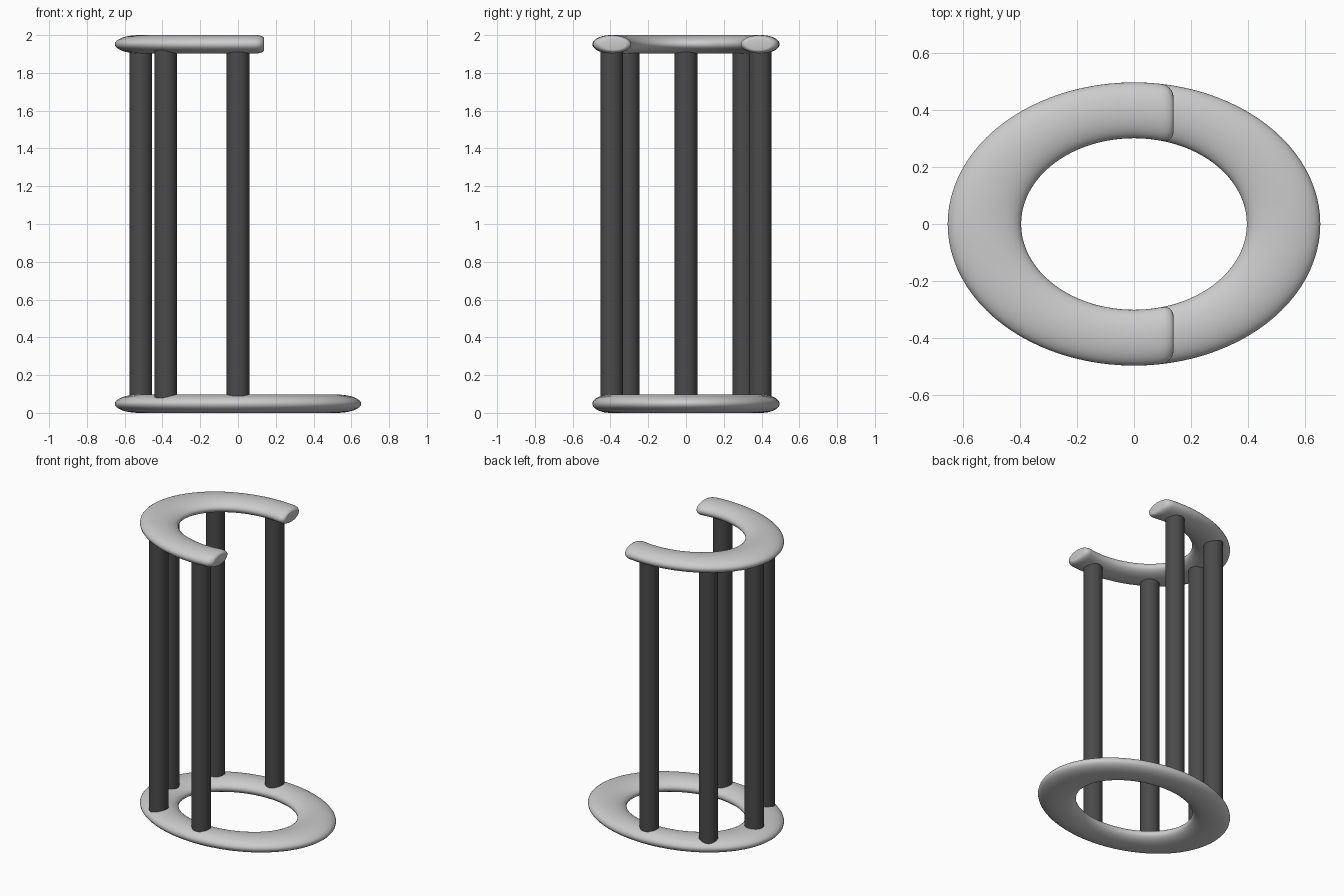
import bpy, bmesh
from math import sin, cos, pi, sqrt, radians

if "Cube" in bpy.data.objects:
    bpy.data.objects.remove(bpy.data.objects["Cube"])

ASPECT = 0.76              # ring depth / ring width
R, TUBE, HALF_H = 0.5235, 0.1285, 0.0485
SECTION = 32


def grey(name, v):
    mat = bpy.data.materials.new(name)
    mat.diffuse_color = (v, v, v, 1)
    mat.use_nodes = True
    mat.node_tree.nodes["Principled BSDF"].inputs["Base Color"].default_value = mat.diffuse_color
    return mat


ring_mat = grey("light_metal", 0.53)
post_mat = grey("dark_metal", 0.07)


def finish(obj, mat, angle=50):
    obj.data.materials.append(mat)
    bpy.ops.object.select_all(action='DESELECT')
    obj.select_set(True)
    bpy.context.view_layer.objects.active = obj
    bpy.ops.object.shade_smooth_by_angle(angle=radians(angle))


def radial_section(a, z):
    pts = []
    for i in range(SECTION):
        t = 2 * pi * i / SECTION
        rho = R + TUBE * cos(t)
        pts.append((rho * cos(a), rho * sin(a) * ASPECT, z + HALF_H * sin(t)))
    return pts


def end_section(x, side, k, z):
    # slice of the ring at constant x, shrunk by k for the rounded tip
    pts = []
    mid = sqrt(R * R - x * x)
    for i in range(SECTION):
        t = 2 * pi * i / SECTION
        y = sqrt((R + TUBE * cos(t)) ** 2 - x * x)
        y = mid + (y - mid) * k
        pts.append((x, side * y * ASPECT, z + k * HALF_H * sin(t)))
    return pts


def loft(name, sections, closed):
    bm = bmesh.new()
    rings = [[bm.verts.new(p) for p in s] for s in sections]
    pairs = list(zip(rings, rings[1:]))
    if closed:
        pairs.append((rings[-1], rings[0]))
    for a, b in pairs:
        for i in range(SECTION):
            j = (i + 1) % SECTION
            bm.faces.new((a[i], a[j], b[j], b[i]))
    if not closed:
        bm.faces.new(rings[0])
        bm.faces.new(rings[-1])
    bmesh.ops.recalc_face_normals(bm, faces=bm.faces)
    mesh = bpy.data.meshes.new(name)
    bm.to_mesh(mesh)
    bm.free()
    obj = bpy.data.objects.new(name, mesh)
    bpy.context.collection.objects.link(obj)
    finish(obj, ring_mat)


# Full oval base ring
loft("base_ring", [radial_section(2 * pi * i / 96, HALF_H) for i in range(96)], True)

# Open top ring: left half, extended to flat ends with rounded edges
top_z = 2 - HALF_H
stations = [(0.03, 1), (0.06, 1), (0.095, 1)]
for i in range(1, 7):
    t = pi / 2 * i / 6
    stations.append((0.095 + 0.043 * sin(t), 0.62 + 0.38 * cos(t)))
back_end = [end_section(x, 1, k, top_z) for x, k in reversed(stations)]
front_end = [end_section(x, -1, k, top_z) for x, k in stations]
half = [radial_section(pi / 2 + pi * i / 48, top_z) for i in range(49)]
loft("top_ring", back_end + half + front_end, False)

# Five upright posts, ends sunk into the rings
posts = {"post_left": (-0.515, 0)}
for label, s in (("front", -1), ("back", 1)):
    posts["post_middle_" + label] = (0, s * 0.393)
    posts["post_corner_" + label] = (-0.383, s * 0.305)
for name, (x, y) in posts.items():
    bpy.ops.mesh.primitive_cylinder_add(vertices=32, radius=0.06, depth=1.9,
                                        location=(x, y, 1))
    post = bpy.context.object
    post.name = name
    finish(post, post_mat)
